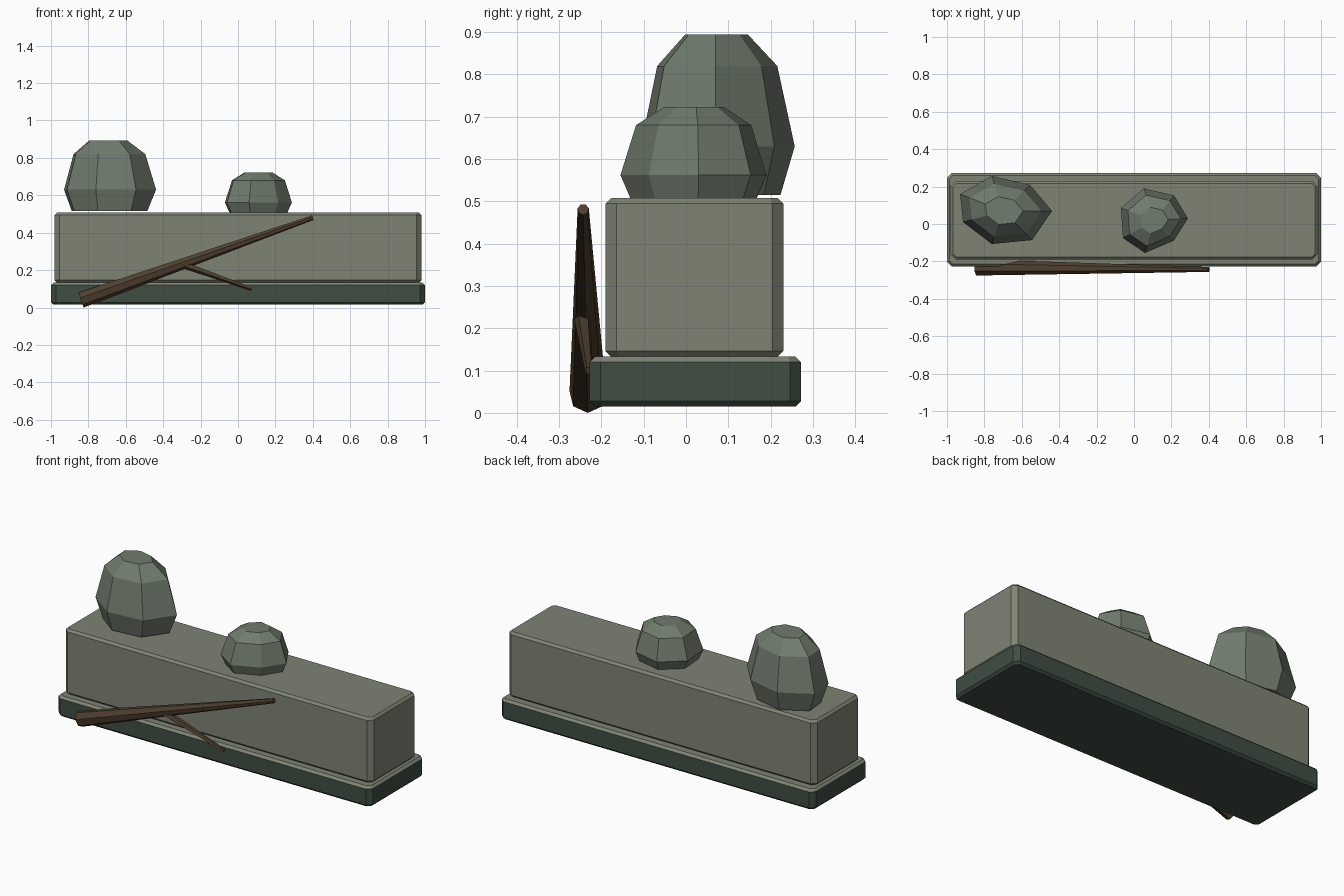
import bpy, bmesh, math
from mathutils import Vector

if "Cube" in bpy.data.objects:
    bpy.data.objects.remove(bpy.data.objects["Cube"])


def material(name, rgb):
    m = bpy.data.materials.new(name)
    m.diffuse_color = (*rgb, 1)
    m.use_nodes = True
    m.node_tree.nodes["Principled BSDF"].inputs["Base Color"].default_value = m.diffuse_color
    return m


STONE = material("stone", (0.21, 0.23, 0.175))
ROCK = material("rock", (0.165, 0.20, 0.155))
MOSS = material("dark_moss", (0.05, 0.075, 0.055))
WOOD = material("wood", (0.08, 0.052, 0.028))


def loft(name, rings, mats):
    """Skin equal-length rings of points and cap both ends."""
    bm = bmesh.new()
    loops = [[bm.verts.new(p) for p in ring] for ring in rings]
    n = len(loops[0])
    for a, b in zip(loops, loops[1:]):
        for i in range(n):
            j = (i + 1) % n
            bm.faces.new((a[i], a[j], b[j], b[i]))
    bm.faces.new(loops[0][::-1])
    bm.faces.new(loops[-1])
    bmesh.ops.recalc_face_normals(bm, faces=bm.faces)
    mesh = bpy.data.meshes.new(name)
    bm.to_mesh(mesh)
    bm.free()
    for m in mats:
        mesh.materials.append(m)
    ob = bpy.data.objects.new(name, mesh)
    bpy.context.collection.objects.link(ob)
    return ob


def slab(name, hx, hy, cy, z0, z1, mats, corner=0.026, edge=0.013):
    """Block with chamfered corners and smaller chamfers above and below."""
    def ring(inset, z):
        x, y, c = hx - inset, hy - inset, corner - inset * 0.6
        pts = [(x, y - c), (x - c, y), (c - x, y), (-x, y - c),
               (-x, c - y), (c - x, -y), (x - c, -y), (x, c - y)]
        return [(px, py + cy, z) for px, py in pts]
    return loft(name, [ring(edge, z0), ring(0, z0 + edge),
                       ring(0, z1 - edge), ring(edge, z1)], mats)


def boulder(name, centre, outline, levels):
    """Faceted rock: one outline scaled at each (height, scale) level."""
    cx, cy = centre
    return loft(name, [[(cx + dx * s, cy + dy * s, z) for dx, dy in outline]
                       for z, s in levels], [ROCK])


def stick(name, start, end, r0, r1, sides):
    """Tapered faceted stick with a corner pointing down."""
    a, b = Vector(start), Vector(end)
    d = (b - a).normalized()
    u = d.cross(Vector((0, 0, 1))).normalized()
    v = u.cross(d)
    angles = [math.tau * i / sides - math.pi / 2 for i in range(sides)]
    return loft(name, [[c + (u * math.cos(t) + v * math.sin(t)) * r for t in angles]
                       for c, r in ((a, r0), (b, r1))], [WOOD])


# Plinth: dark sides, stone-coloured top and upper chamfer
plinth = slab("plinth", 1.0, 0.25, 0.022, 0.015, 0.133, [MOSS, STONE])
for f in plinth.data.polygons:
    f.material_index = 1 if f.normal.z > 0.3 else 0

# Wall block
slab("wall_block", 0.98, 0.21, 0.02, 0.133, 0.508, [STONE])

# Boulders on top
boulder("large_boulder", (-0.70, 0.07),
        [(0.262, 0), (0.144, 0.139), (-0.06, 0.187), (-0.23, 0.09),
         (-0.214, -0.06), (-0.06, -0.177), (0.155, -0.156)],
        [(0.515, 0.82), (0.63, 1), (0.82, 0.78), (0.894, 0.41)])
boulder("small_boulder", (0.11, 0.02),
        [(0.178, 0.01), (0.104, 0.133), (-0.057, 0.17), (-0.18, 0.066),
         (-0.169, -0.095), (-0.051, -0.175), (0.104, -0.108)],
        [(0.505, 0.86), (0.562, 1), (0.68, 0.79), (0.723, 0.41)])

# Leaning branch and its side twig
stick("branch", (-0.84, -0.232, 0.042), (0.40, -0.243, 0.481), 0.0445, 0.0135, 7)
stick("twig", (-0.29, -0.245, 0.228), (0.073, -0.229, 0.100), 0.02, 0.010, 5)
